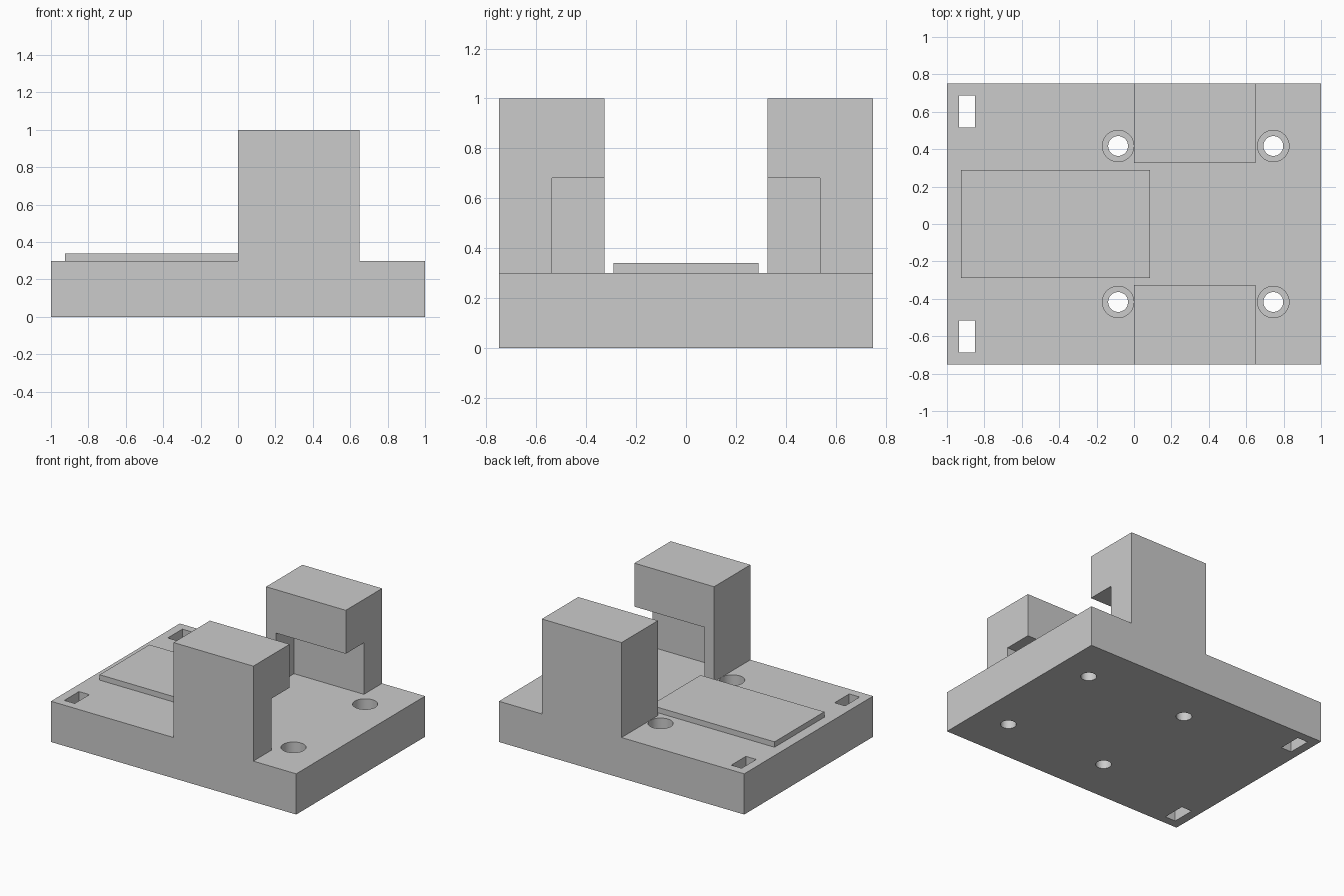
import bpy, bmesh, math

if "Cube" in bpy.data.objects:
    bpy.data.objects.remove(bpy.data.objects["Cube"], do_unlink=True)

grey = bpy.data.materials.new("plain grey")
colour = (0.6, 0.6, 0.6, 1)
grey.diffuse_color = colour
grey.use_nodes = True
grey.node_tree.nodes["Principled BSDF"].inputs["Base Color"].default_value = colour

BASE_TOP = 0.3
HALF_DEPTH = 0.75


def finish(name, bm):
    bmesh.ops.recalc_face_normals(bm, faces=bm.faces)
    mesh = bpy.data.meshes.new(name)
    bm.to_mesh(mesh)
    bm.free()
    mesh.materials.append(grey)
    obj = bpy.data.objects.new(name, mesh)
    bpy.context.collection.objects.link(obj)
    return obj


def box(name, x, y, z):
    bm = bmesh.new()
    bmesh.ops.create_cube(bm, size=1)
    for v in bm.verts:
        v.co = [lo + (c + 0.5) * (hi - lo) for c, (lo, hi) in zip(v.co, (x, y, z))]
    return finish(name, bm)


def cylinder(name, x, y, radius, z):
    bm = bmesh.new()
    bmesh.ops.create_cone(bm, cap_ends=True, segments=48, radius1=radius,
                          radius2=radius, depth=z[1] - z[0])
    bmesh.ops.translate(bm, verts=bm.verts, vec=(x, y, sum(z) / 2))
    return finish(name, bm)


def cut(target, cutter):
    cutter.hide_render = True
    mod = target.modifiers.new("cut", "BOOLEAN")
    mod.operation = "DIFFERENCE"
    mod.solver = "EXACT"
    mod.object = cutter
    bpy.context.view_layer.objects.active = target
    bpy.ops.object.modifier_apply(modifier=mod.name)
    bpy.data.objects.remove(cutter, do_unlink=True)


# Base and both posts from one stepped side profile
profile = [(-1, 0), (1, 0), (1, BASE_TOP), (0.65, BASE_TOP),
           (0.65, 1), (0, 1), (0, BASE_TOP), (-1, BASE_TOP)]
bm = bmesh.new()
face = bm.faces.new([bm.verts.new((x, -HALF_DEPTH, z)) for x, z in profile])
side = bmesh.ops.extrude_face_region(bm, geom=[face])["geom"]
bmesh.ops.translate(bm, verts=[g for g in side if isinstance(g, bmesh.types.BMVert)],
                    vec=(0, 2 * HALF_DEPTH, 0))
body = finish("base_with_posts", bm)

# Channel between the posts, and the recess under their inner overhangs
cut(body, box("channel_cutter", (-0.1, 0.75), (-0.327, 0.327), (BASE_TOP, 1.1)))
cut(body, box("recess_cutter", (0.08, 0.75), (-0.538, 0.538), (BASE_TOP, 0.68)))

for s in (-1, 1):
    # Slots near the end
    y = sorted((s * 0.517, s * 0.687))
    cut(body, box("slot_cutter", (-0.935, -0.85), y, (-0.1, 0.4)))
    # Counterbored screw holes
    for x in (-0.085, 0.745):
        cut(body, cylinder("hole_cutter", x, s * 0.417, 0.053, (-0.1, 0.4)))
        cut(body, cylinder("counterbore_cutter", x, s * 0.417, 0.084, (0.14, 0.4)))

# Thin raised pad
pad = box("raised_pad", (-0.925, 0.085), (-0.29, 0.29), (BASE_TOP, 0.34))

# Smooth hole walls, sharp edges elsewhere
bpy.ops.object.select_all(action="DESELECT")
body.select_set(True)
bpy.context.view_layer.objects.active = body
bpy.ops.object.shade_smooth_by_angle(angle=math.radians(30))
